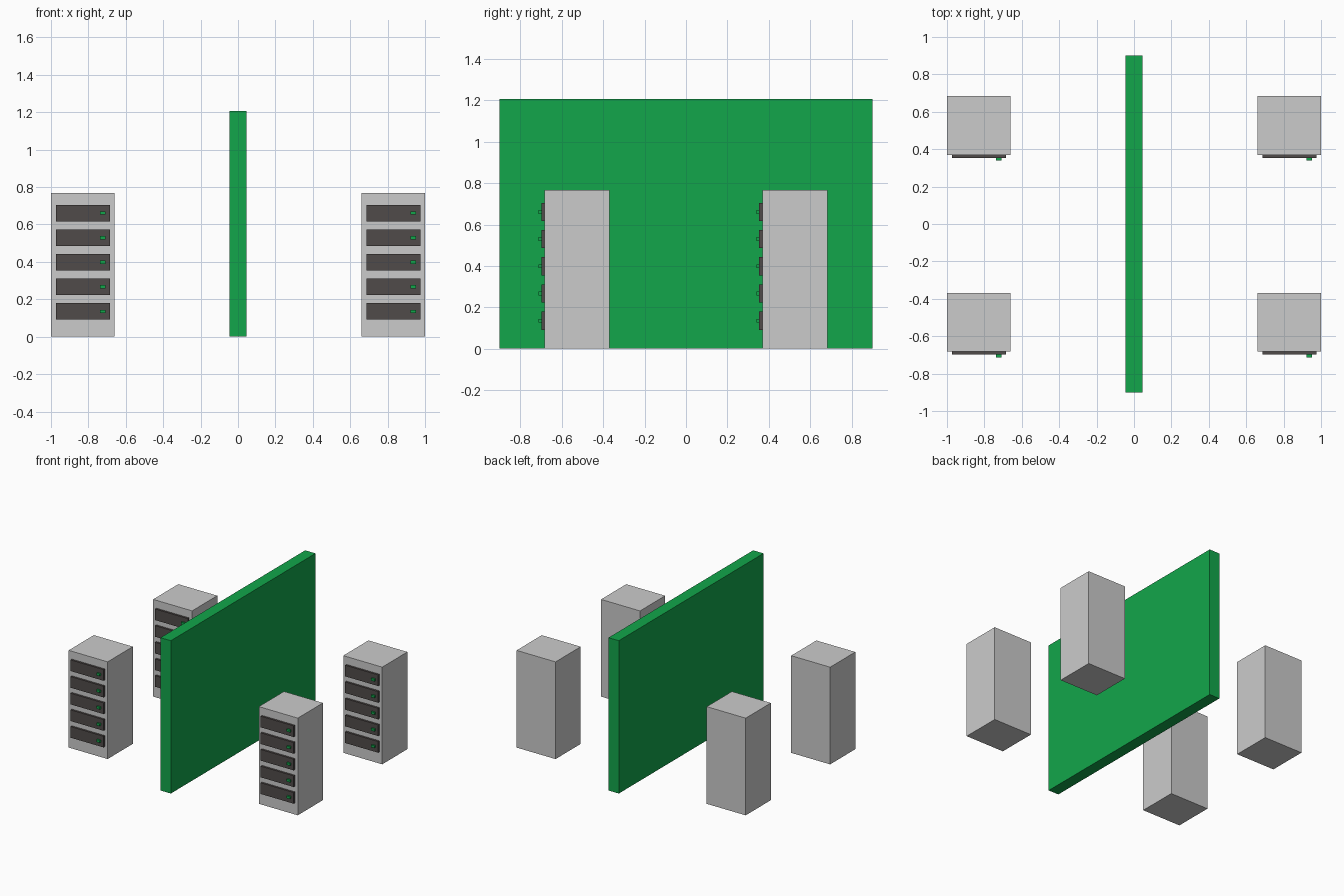
import bpy

if "Cube" in bpy.data.objects:
    bpy.data.objects.remove(bpy.data.objects["Cube"])


def material(name, rgb):
    m = bpy.data.materials.new(name)
    m.diffuse_color = (*rgb, 1)
    m.use_nodes = True
    m.node_tree.nodes["Principled BSDF"].inputs["Base Color"].default_value = m.diffuse_color
    return m


green = material("green", (0.006, 0.38, 0.07))
charcoal = material("charcoal", (0.08, 0.07, 0.067))


def box(name, lo, hi, mat=None):
    """Box spanning the corners lo and hi."""
    bpy.ops.mesh.primitive_cube_add(size=1, location=[(a + b) / 2 for a, b in zip(lo, hi)])
    ob = bpy.context.object
    ob.name = name
    ob.scale = [b - a for a, b in zip(lo, hi)]
    bpy.ops.object.transform_apply(location=False, rotation=False, scale=True)
    if mat:
        ob.data.materials.append(mat)
    return ob


def server_rack(x, y):
    """Cabinet with left edge at x and front face at y, with five drive units."""
    box("rack_cabinet", (x, y, 0), (x + 0.34, y + 0.314, 0.767))
    for i in range(5):
        z = 0.135 + i * 0.1315
        box("drive_unit", (x + 0.028, y - 0.016, z - 0.044),
            (x + 0.315, y + 0.002, z + 0.044), charcoal)
        box("status_light", (x + 0.263, y - 0.03, z - 0.009),
            (x + 0.292, y - 0.015, z + 0.009), green)


# Dividing wall
box("dividing_wall", (-0.045, -0.902, 0), (0.045, 0.902, 1.206), green)

# Four racks, two either side of the wall, all facing forward
for x in (-1.0, 0.66):
    for y in (-0.683, 0.37):
        server_rack(x, y)
